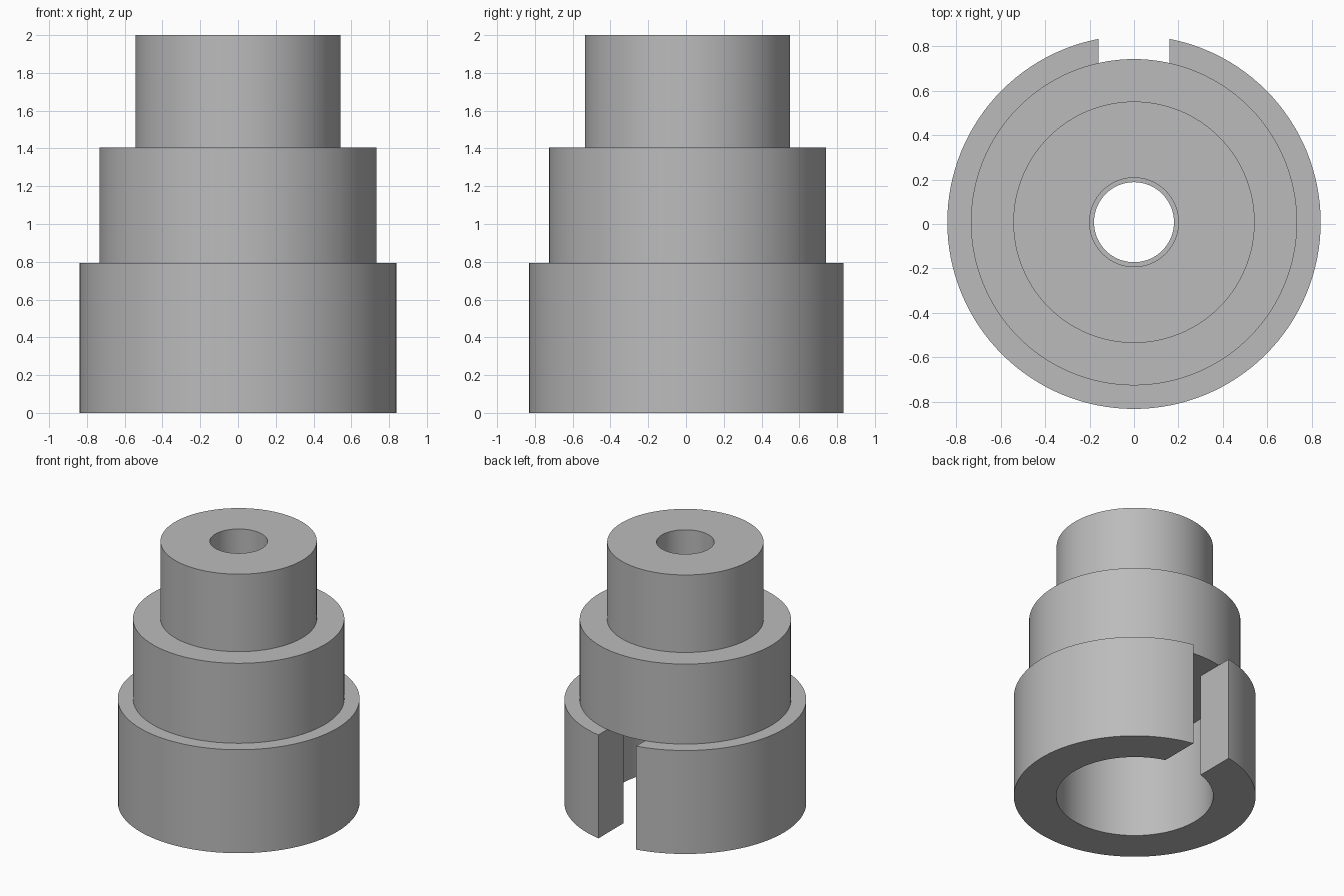
import bpy
import bmesh
import math
from mathutils import Matrix

SEGMENTS = 128
AXIS_Y = 0.008          # the slot shortens the back, so the axis sits slightly behind centre
BASE_TOP, MIDDLE_TOP, TOP = 0.793, 1.406, 2.0
SLOT_HALF_WIDTH = 0.16

if "Cube" in bpy.data.objects:
    bpy.data.objects.remove(bpy.data.objects["Cube"], do_unlink=True)

# Single plain grey
grey = bpy.data.materials.new("plain grey")
grey.use_nodes = True
colour = (0.5, 0.5, 0.5, 1)
grey.diffuse_color = colour
grey.node_tree.nodes["Principled BSDF"].inputs["Base Color"].default_value = colour


def make_object(name, bm):
    bmesh.ops.recalc_face_normals(bm, faces=bm.faces)
    mesh = bpy.data.meshes.new(name)
    bm.to_mesh(mesh)
    bm.free()
    mesh.materials.append(grey)
    obj = bpy.data.objects.new(name, mesh)
    bpy.context.collection.objects.link(obj)
    return obj


def lathe(name, profile):
    """Turn a closed (radius, height) profile around the upright axis."""
    bm = bmesh.new()
    rings = []
    for i in range(SEGMENTS):
        a = 2 * math.pi * i / SEGMENTS
        rings.append([bm.verts.new((r * math.cos(a), r * math.sin(a) + AXIS_Y, z))
                      for r, z in profile])
    n = len(profile)
    for i in range(SEGMENTS):
        here, there = rings[i], rings[(i + 1) % SEGMENTS]
        for j in range(n):
            k = (j + 1) % n
            bm.faces.new((here[j], there[j], there[k], here[k]))
    return make_object(name, bm)


# Stepped body: three outer tiers, wide bore below, narrow stepped hole above
body = lathe("stepped_hub", [
    (0.84, 0), (0.84, BASE_TOP),
    (0.734, BASE_TOP), (0.734, MIDDLE_TOP),
    (0.543, MIDDLE_TOP), (0.543, TOP),
    (0.2, TOP), (0.2, MIDDLE_TOP),
    (0.18, MIDDLE_TOP), (0.18, BASE_TOP),
    (0.545, BASE_TOP), (0.545, 0),
])

# Slot through the back wall of the lowest tier
bm = bmesh.new()
low, near, far = -0.2, 0.35, 1.0
bmesh.ops.create_cube(bm, size=1, matrix=(
    Matrix.Translation((0, (near + far) / 2, (low + BASE_TOP) / 2))
    @ Matrix.Diagonal((2 * SLOT_HALF_WIDTH, far - near, BASE_TOP - low, 1))))
cutter = make_object("slot_cutter", bm)
cutter.hide_render = True

cut = body.modifiers.new("slot", 'BOOLEAN')
cut.operation = 'DIFFERENCE'
cut.solver = 'EXACT'
cut.object = cutter

bpy.ops.object.select_all(action='DESELECT')
body.select_set(True)
bpy.context.view_layer.objects.active = body
bpy.ops.object.modifier_apply(modifier=cut.name)
bpy.data.objects.remove(cutter, do_unlink=True)
bpy.ops.object.shade_smooth_by_angle(angle=math.radians(30))
